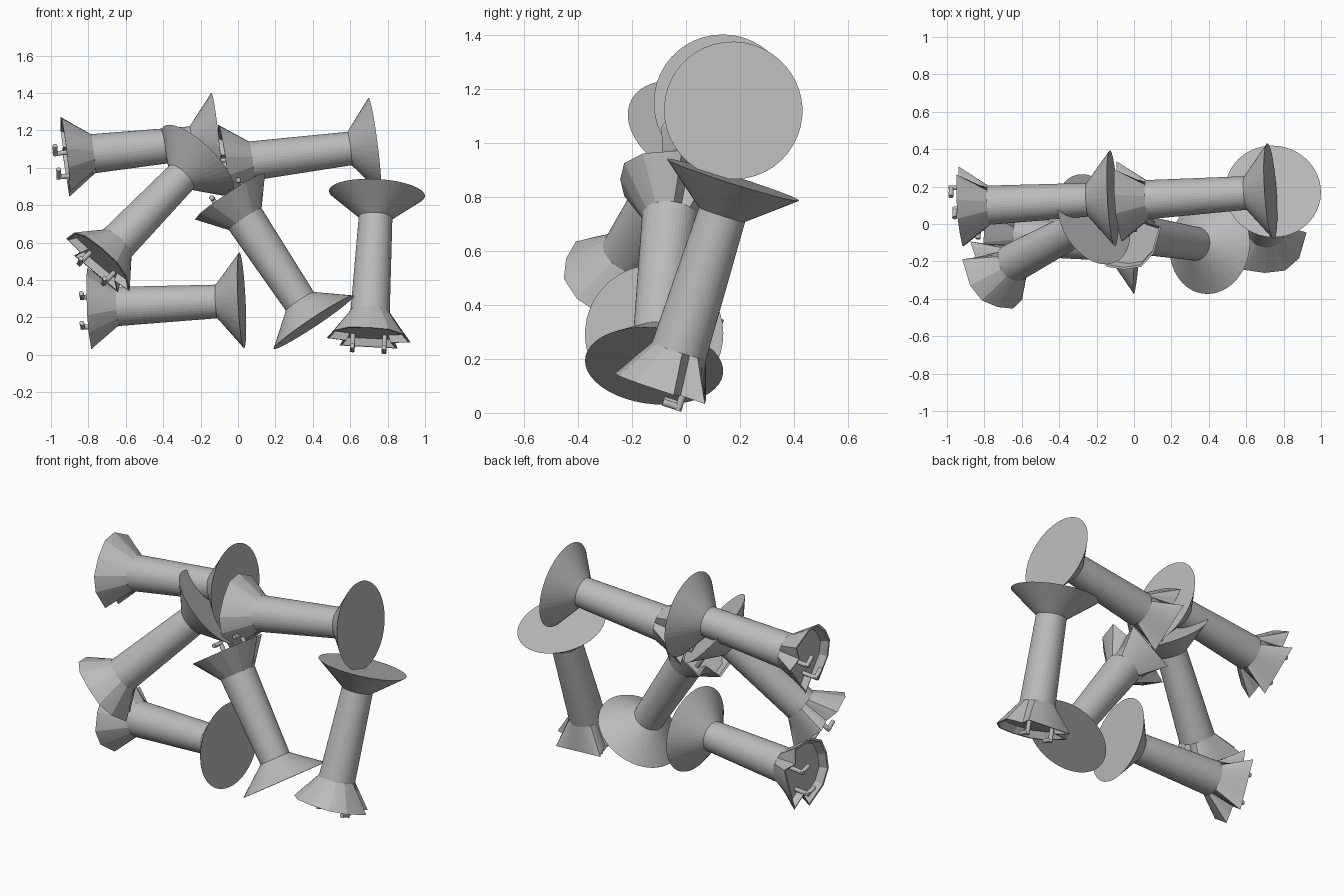
import bpy, bmesh, math
from mathutils import Vector, Matrix

if "Cube" in bpy.data.objects:
    bpy.data.objects.remove(bpy.data.objects["Cube"])

grey = bpy.data.materials.new("plain grey")
grey.diffuse_color = (0.5, 0.5, 0.5, 1)
grey.use_nodes = True
grey.node_tree.nodes["Principled BSDF"].inputs["Base Color"].default_value = grey.diffuse_color

# Half outline of the folded mouth: round fan in front, side wing, notch, back lobe
HALF = [(0.11, 0.185), (0.185, 0.115), (0.225, -0.03), (0.125, -0.055), (0.155, -0.15)]
OUTLINE = [(0, 0.2)] + HALF + [(-u, v) for u, v in reversed(HALF)]


def mouth_points():
    """Subdivided outline points paired with the matching shaft angles."""
    pts, angs = [], []
    n = len(OUTLINE)
    for i in range(n):
        a, b = Vector(OUTLINE[i]), Vector(OUTLINE[(i + 1) % n])
        ta, tb = math.atan2(a.y, a.x), math.atan2(b.y, b.x)
        span = (ta - tb) % (2 * math.pi)
        steps = max(1, round(math.degrees(span) / 8))
        for k in range(steps):
            f = k / steps
            pts.append(a.lerp(b, f))
            angs.append(ta - span * f)
    return pts, angs


PTS, ANGS = mouth_points()


def new_object(name, bm, matrix):
    bmesh.ops.recalc_face_normals(bm, faces=bm.faces[:])
    me = bpy.data.meshes.new(name)
    bm.to_mesh(me)
    bm.free()
    me.materials.append(grey)
    ob = bpy.data.objects.new(name, me)
    ob.matrix_world = matrix
    bpy.context.collection.objects.link(ob)
    return ob


def spool(name, matrix):
    """Disc cone, tapered shaft, folded mouth and recessed floor in one loft along z."""
    bm = bmesh.new()
    rings = []
    for r, s in ((0.257, 0), (0.09, 0.135), (0.105, 0.665)):
        rings.append([bm.verts.new((r * math.cos(t), r * math.sin(t), s)) for t in ANGS])
    for k, s in ((1, 0.815), (0.94, 0.815), (0.82, 0.775)):
        rings.append([bm.verts.new((p.x * k, p.y * k, s)) for p in PTS])
    n = len(PTS)
    for a, b in zip(rings, rings[1:]):
        for i in range(n):
            j = (i + 1) % n
            bm.faces.new((a[i], a[j], b[j], b[i]))
    bm.faces.new(rings[0])
    bm.faces.new(rings[-1])
    new_object(name, bm, matrix)


def rod(bm, a, b, r):
    a, b = Vector(a), Vector(b)
    d = b - a
    m = Matrix.Translation((a + b) / 2) @ d.to_track_quat('Z', 'Y').to_matrix().to_4x4()
    bmesh.ops.create_cone(bm, cap_ends=True, segments=12, radius1=r, radius2=r,
                          depth=d.length, matrix=m)


def pins(name, matrix):
    """Two bent pins standing in the mouth."""
    bm = bmesh.new()
    for u in (-0.085, 0.085):
        rod(bm, (u, -0.062, 0.76), (u, -0.062, 0.873), 0.013)
        rod(bm, (u, -0.07, 0.86), (u, 0.0, 0.86), 0.013)
    new_object(name, bm, matrix)


# name: disc centre, direction towards the mouth, direction of the fan side
PIECES = {
    "top_left": ((-0.115, 0.137, 1.146), (-1, -0.055, -0.107), (0, -0.74, 0.67)),
    "top_right": ((0.73, 0.175, 1.12), (-1, -0.068, -0.127), (0, -0.74, 0.67)),
    "standing_right": ((0.743, 0.174, 0.863), (-0.055, -0.30, -0.952), (0, -1, 0.3)),
    "leaning_middle": ((0.405, -0.118, 0.174), (-0.55, 0.09, 0.828), (0, -1, 0)),
    "leaning_left": ((-0.215, 0.025, 1.04), (-0.65, -0.35, -0.67), (0.083, -0.905, 0.39)),
    "lower_left": ((0.02, -0.118, 0.292), (-1, 0.08, -0.05), (0, -0.94, 0.35)),
}
for name, (centre, direction, front) in PIECES.items():
    z = Vector(direction).normalized()
    y = Vector(front)
    y = (y - z * y.dot(z)).normalized()
    x = y.cross(z)
    m = Matrix((x, y, z)).transposed().to_4x4()
    m.translation = Vector(centre)
    spool(name + "_spool", m)
    pins(name + "_pins", m)
